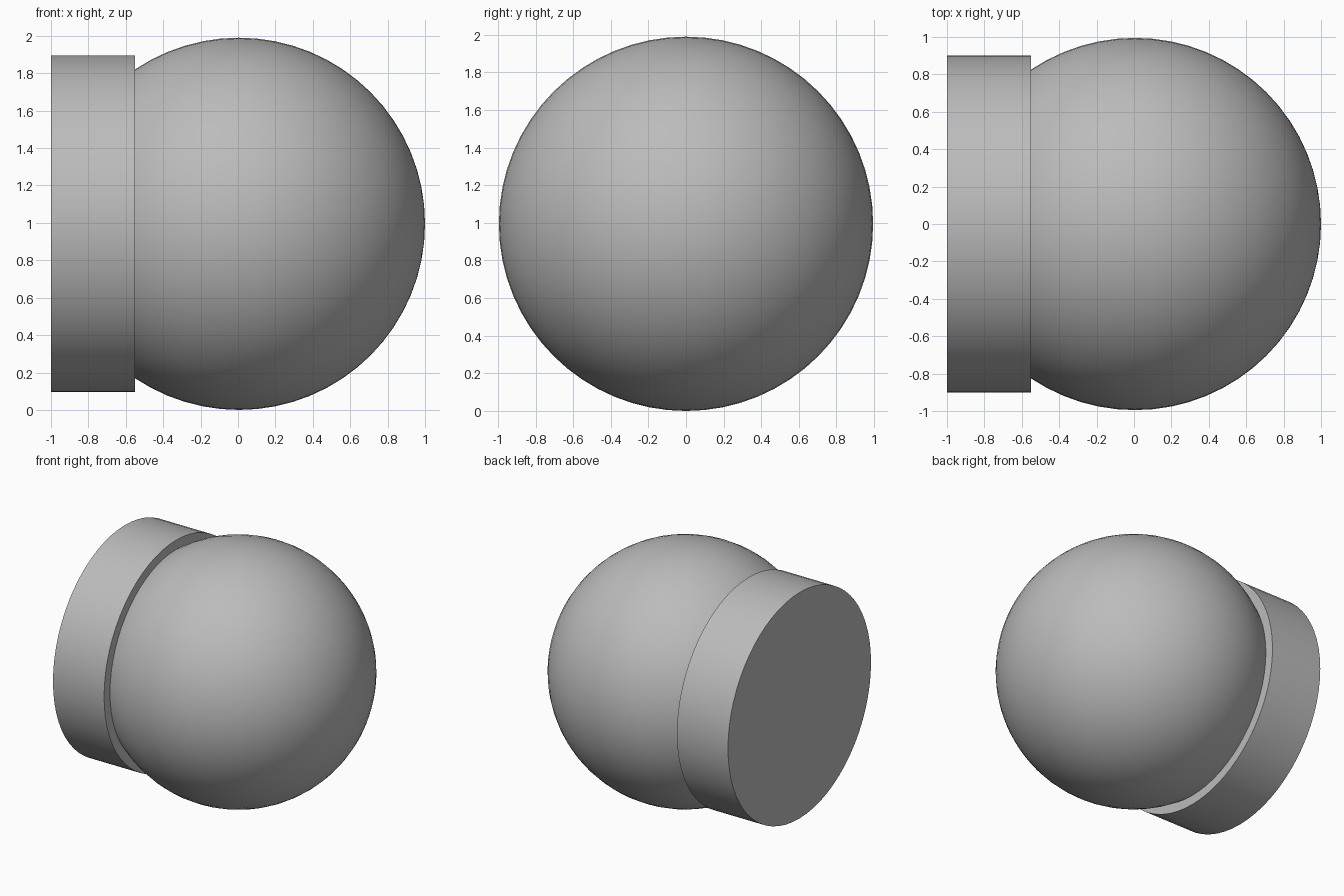
import bpy
import math

if "Cube" in bpy.data.objects:
    bpy.data.objects.remove(bpy.data.objects["Cube"], do_unlink=True)

# Single plain grey
grey = bpy.data.materials.new("neutral_grey")
grey.use_nodes = True
colour = (0.5, 0.5, 0.5, 1.0)
grey.diffuse_color = colour
grey.node_tree.nodes["Principled BSDF"].inputs["Base Color"].default_value = colour

RADIUS = 0.995      # ball radius, also its height above the ground
BASE_RADIUS = 0.9
BASE_LEFT, BASE_RIGHT = -1.0, -0.55


def finish(name):
    obj = bpy.context.object
    obj.name = name
    obj.data.materials.append(grey)
    bpy.ops.object.shade_smooth_by_angle(angle=math.radians(30))


# Round ball, poles along x
bpy.ops.mesh.primitive_uv_sphere_add(
    segments=64, ring_count=32, radius=RADIUS,
    location=(1 - RADIUS, 0, RADIUS), rotation=(0, math.pi / 2, 0))
finish("ball")

# Disc-shaped base on the right side
bpy.ops.mesh.primitive_cylinder_add(
    vertices=64, radius=BASE_RADIUS, depth=BASE_RIGHT - BASE_LEFT,
    location=((BASE_LEFT + BASE_RIGHT) / 2, 0, RADIUS),
    rotation=(0, math.pi / 2, 0))
finish("base_disc")
